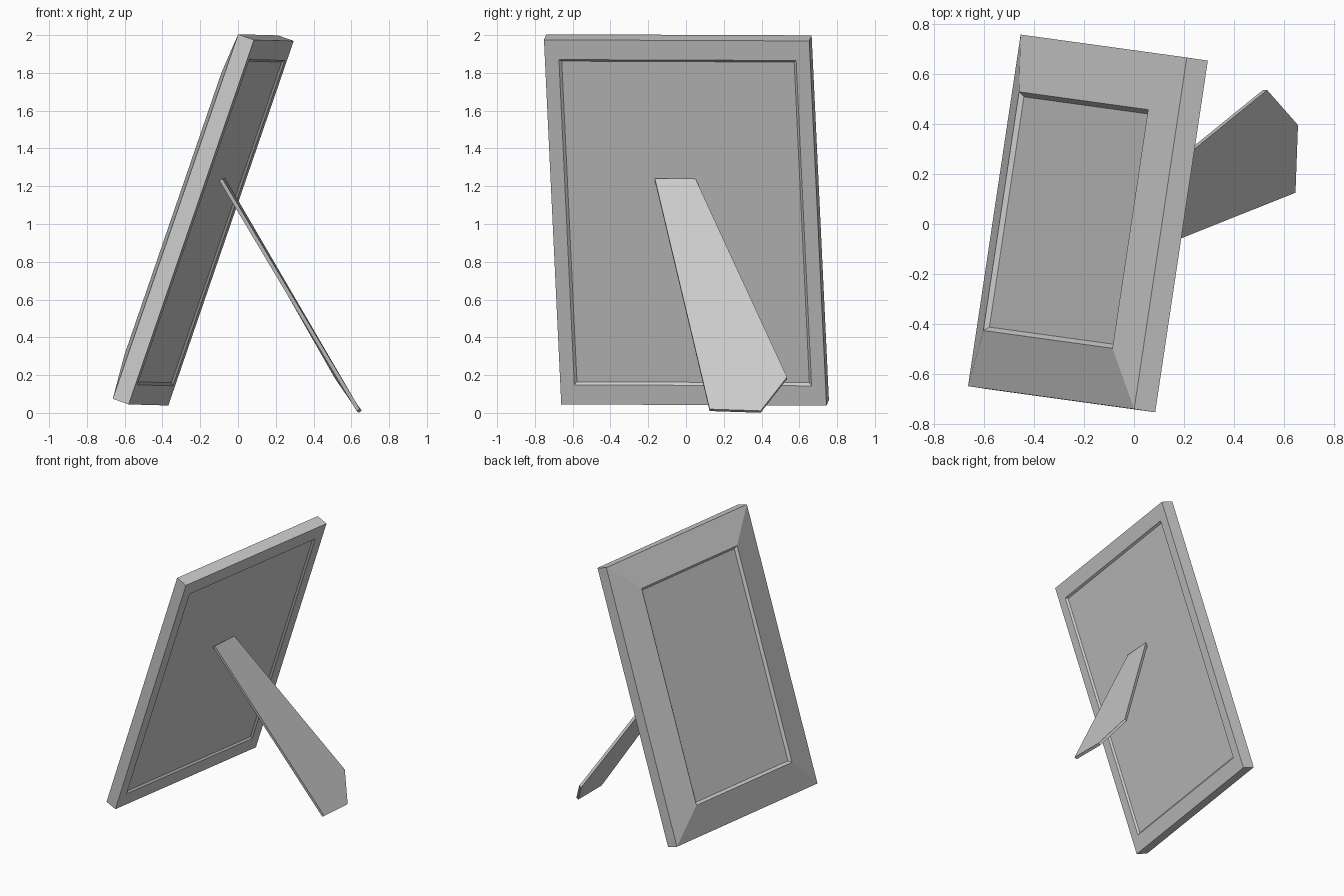
import bpy, bmesh
from mathutils import Vector, Matrix

if "Cube" in bpy.data.objects:
    bpy.data.objects.remove(bpy.data.objects["Cube"])


def make_object(name, bm, matrix=None):
    bmesh.ops.recalc_face_normals(bm, faces=bm.faces)
    mesh = bpy.data.meshes.new(name)
    bm.to_mesh(mesh)
    bm.free()
    obj = bpy.data.objects.new(name, mesh)
    bpy.context.collection.objects.link(obj)
    if matrix:
        obj.matrix_world = matrix
    return obj


# Leaning frame axes: width, slope, and forward out of the picture
width = Vector((0.148, 0.989, -0.004)).normalized()
slope = Vector((0.3244, -0.0485, 0.945))
slope = (slope - width * slope.dot(width)).normalized()
forward = width.cross(slope).normalized()
if forward.x > 0:
    forward = -forward
lean = Matrix.Translation((-0.142, -0.004, 1.007)) @ \
    Matrix((width, slope, forward)).transposed().to_4x4()

# Frame: rectangular rings from the back recess round to the picture pane
HALF_W, HALF_H = 0.71, 1.0215
rings = [  # inset across, inset along, depth forward
    (0.088, 0.123, 0.012),   # backboard
    (0.075, 0.110, 0.0),     # lip of back recess
    (0.0, 0.0, 0.0),         # outer back edge
    (0.0, 0.0, 0.09),        # outer front edge
    (0.228, 0.228, 0.14),    # raised inner edge
    (0.245, 0.245, 0.1225),  # picture pane
]
bm = bmesh.new()
loops = []
for inset_u, inset_v, depth in rings:
    u, v = HALF_W - inset_u, HALF_H - inset_v
    loops.append([bm.verts.new((sx * u, sy * v, depth))
                  for sx, sy in ((-1, -1), (1, -1), (1, 1), (-1, 1))])
for a, b in zip(loops, loops[1:]):
    for i in range(4):
        j = (i + 1) % 4
        bm.faces.new((a[i], a[j], b[j], b[i]))
bm.faces.new(loops[0])
bm.faces.new(loops[-1])
make_object("picture_frame", bm, lean)

# Easel leg: tapered five-sided plate with a clipped foot
outline = [(-0.082, -0.165, 1.24), (-0.066, 0.05, 1.24), (0.532, 0.535, 0.19),
           (0.655, 0.395, 0.011), (0.645, 0.125, 0.02)]
inward = Vector((-0.858, 0.0, -0.513)) * 0.02
bm = bmesh.new()
outer = [bm.verts.new(p) for p in outline]
inner = [bm.verts.new(Vector(p) + inward) for p in outline]
bm.faces.new(outer)
bm.faces.new(inner)
for i in range(5):
    j = (i + 1) % 5
    bm.faces.new((outer[i], outer[j], inner[j], inner[i]))
make_object("easel_leg", bm)
